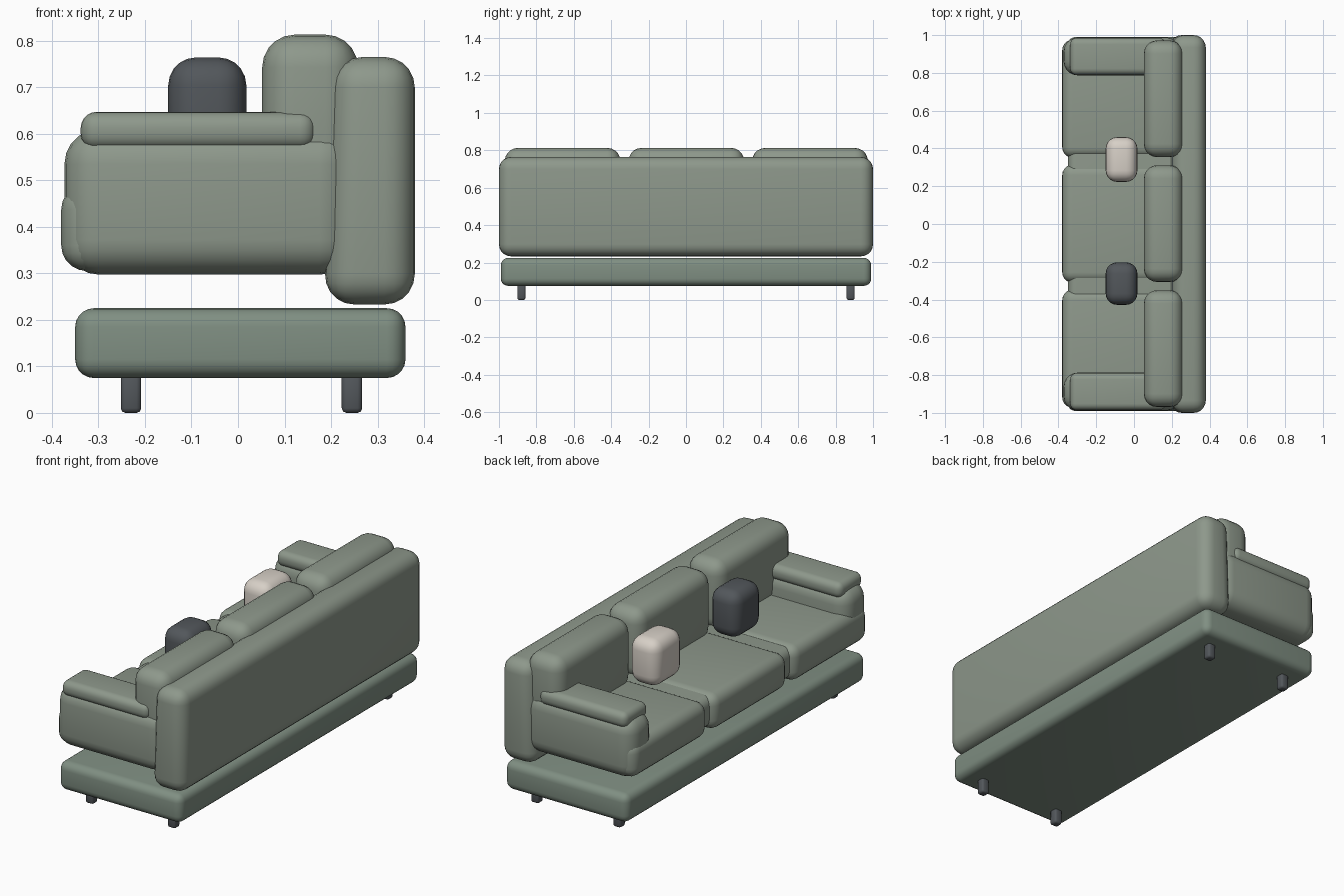
import bpy, bmesh

if "Cube" in bpy.data.objects:
    bpy.data.objects.remove(bpy.data.objects["Cube"])


def material(name, rgb):
    m = bpy.data.materials.new(name)
    m.diffuse_color = (*rgb, 1)
    m.use_nodes = True
    m.node_tree.nodes["Principled BSDF"].inputs["Base Color"].default_value = m.diffuse_color
    return m


SAGE = material("sage_fabric", (0.27, 0.315, 0.26))
BASE = material("base_fabric", (0.215, 0.275, 0.225))
DARK = material("charcoal", (0.085, 0.095, 0.105))
CREAM = material("cream", (0.68, 0.63, 0.57))


def soft_box(name, x, y, z, radius, mat, segments=5, lean=0):
    """Rounded box from (min, max) ranges; lean moves the upper front edge back."""
    bm = bmesh.new()
    bmesh.ops.create_cube(bm, size=1)
    for v in bm.verts:
        px, py, pz = v.co
        v.co = (x[px > 0], y[py > 0], z[pz > 0])
        if px < 0 and pz > 0:
            v.co.x += lean
    bmesh.ops.bevel(bm, geom=bm.edges[:], offset=radius, segments=segments,
                    profile=0.5, affect='EDGES', clamp_overlap=True)
    mesh = bpy.data.meshes.new(name)
    bm.to_mesh(mesh)
    bm.free()
    obj = bpy.data.objects.new(name, mesh)
    bpy.context.collection.objects.link(obj)
    mesh.materials.append(mat)
    for p in mesh.polygons:
        p.use_smooth = True
    return obj


def span(centre, size):
    return (centre - size / 2, centre + size / 2)


# Plinth and legs
soft_box("base", (-0.35, 0.36), (-0.99, 0.99), (0.075, 0.225), 0.04, BASE)
for lx in (-0.23, 0.245):
    for ly in (-0.88, 0.88):
        soft_box("leg", span(lx, 0.044), span(ly, 0.044), (0, 0.085), 0.01, DARK, 2)

# Backrest and deck under the seat cushions
soft_box("backrest", (0.185, 0.38), (-1, 1), (0.233, 0.765), 0.065, SAGE, lean=0.018)
soft_box("seat_deck", (-0.35, 0.3), (-0.95, 0.95), (0.32, 0.482), 0.045, SAGE)

# Seat and back cushions
for cy in (-0.66, 0.002, 0.663):
    soft_box("seat_cushion", (-0.38, 0.24), span(cy, 0.625), (0.305, 0.492), 0.055, SAGE)
    soft_box("back_cushion", (0.052, 0.258), span(cy, 0.618), (0.45, 0.813), 0.07, SAGE)

# Arms with pads on top
for s in (-1, 1):
    cy = s * 0.887
    soft_box("arm", (-0.373, 0.25), span(cy, 0.2), (0.297, 0.61), 0.075, SAGE)
    soft_box("arm_pad", (-0.338, 0.167), span(cy, 0.196), (0.566, 0.647), 0.034, SAGE)

# Throw pillows
soft_box("dark_pillow", (-0.15, 0.018), (-0.428, -0.203), (0.52, 0.764), 0.06, DARK)
soft_box("light_pillow", (-0.15, 0.018), (0.223, 0.46), (0.52, 0.764), 0.06, CREAM)
